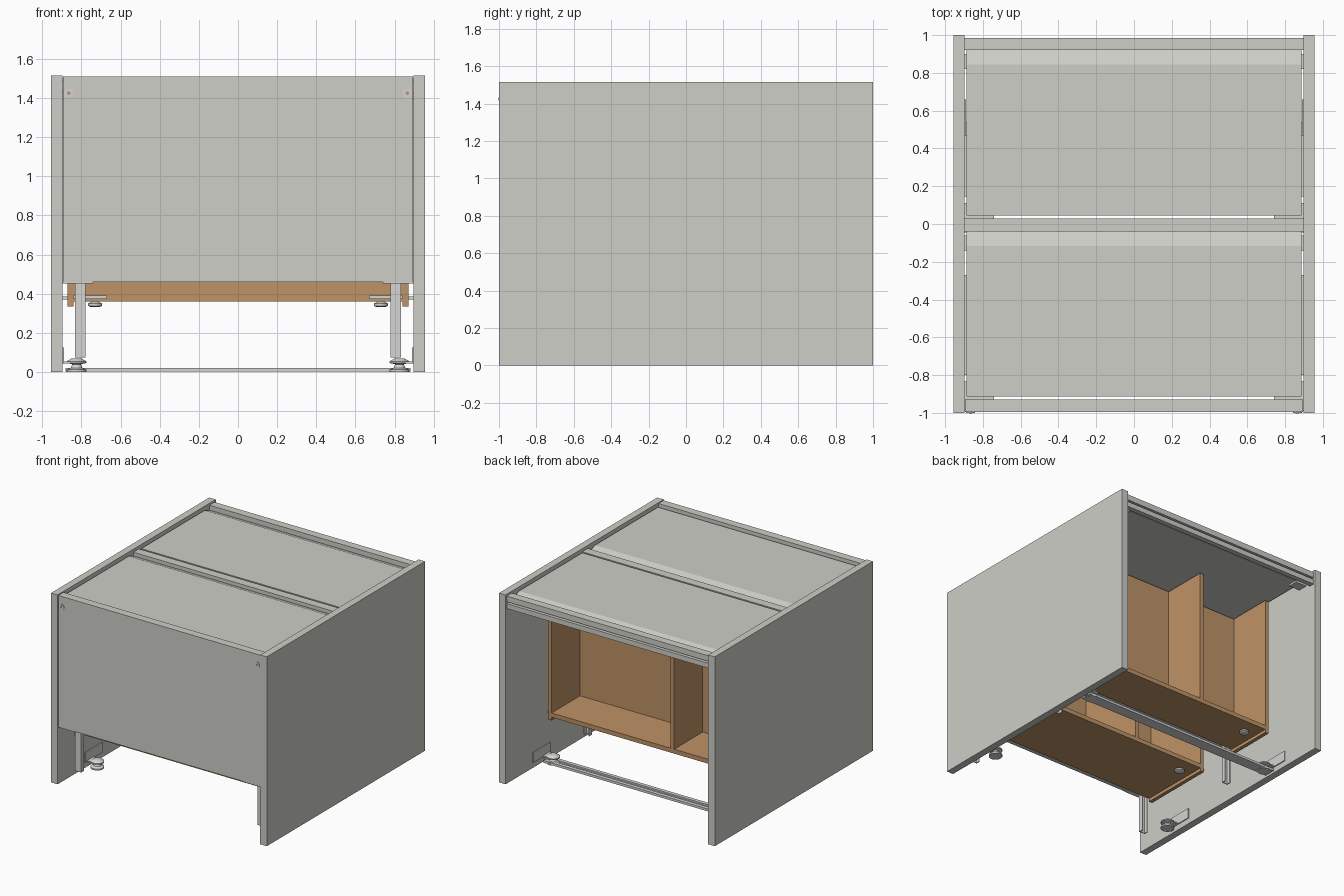
import bpy, bmesh, math

if "Cube" in bpy.data.objects:
    bpy.data.objects.remove(bpy.data.objects["Cube"])


def material(name, rgb):
    m = bpy.data.materials.new(name)
    m.diffuse_color = (*rgb, 1)
    m.use_nodes = True
    m.node_tree.nodes["Principled BSDF"].inputs["Base Color"].default_value = m.diffuse_color
    return m


GREY = material("light grey", (0.62, 0.62, 0.58))
WOOD = material("light wood", (0.52, 0.29, 0.135))
METAL = material("pale metal", (0.66, 0.67, 0.65))


def finish(bm, name, mat):
    bmesh.ops.recalc_face_normals(bm, faces=bm.faces)
    me = bpy.data.meshes.new(name)
    bm.to_mesh(me)
    bm.free()
    me.materials.append(mat)
    ob = bpy.data.objects.new(name, me)
    bpy.context.scene.collection.objects.link(ob)
    return ob


def boxes(name, mat, *ranges):
    """One object from boxes given as (x0, x1, y0, y1, z0, z1)."""
    bm = bmesh.new()
    for x0, x1, y0, y1, z0, z1 in ranges:
        vs = bmesh.ops.create_cube(bm, size=1)["verts"]
        for v in vs:
            v.co.x = x0 if v.co.x < 0 else x1
            v.co.y = y0 if v.co.y < 0 else y1
            v.co.z = z0 if v.co.z < 0 else z1
    return finish(bm, name, mat)


def mirrored(s, x0, x1, *rest):
    return (min(s * x0, s * x1), max(s * x0, s * x1), *rest)


def extrude_x(name, mat, profile, x0, x1):
    """Extrude a (y, z) profile along x."""
    bm = bmesh.new()
    f = bm.faces.new([bm.verts.new((x0, y, z)) for y, z in profile])
    new = bmesh.ops.extrude_face_region(bm, geom=[f])["geom"]
    for v in new:
        if isinstance(v, bmesh.types.BMVert):
            v.co.x = x1
    return finish(bm, name, mat)


def lathe(name, mat, profile, loc, axis="Z", seg=24):
    """Turn a (radius, height) profile about an axis."""
    bm = bmesh.new()
    rings = []
    for r, h in profile:
        ring = []
        for i in range(seg):
            a = 2 * math.pi * i / seg
            p = (r * math.cos(a), r * math.sin(a), h)
            if axis == "Y":
                p = (p[0], p[2], p[1])
            ring.append(bm.verts.new([p[k] + loc[k] for k in range(3)]))
        rings.append(ring)
    for a, b in zip(rings, rings[1:]):
        for i in range(seg):
            bm.faces.new((a[i], a[(i + 1) % seg], b[(i + 1) % seg], b[i]))
    bm.faces.new(rings[0])
    bm.faces.new(rings[-1])
    return finish(bm, name, mat)


# Cabinet sides
for s, side in ((-1, "left"), (1, "right")):
    boxes(f"{side}_side_panel", GREY, mirrored(s, 0.897, 0.955, -1, 1, 0, 1.515))

# Front and middle upright panels
boxes("front_panel", GREY, (-0.894, 0.894, -0.995, -0.93, 0.46, 1.51))
boxes("middle_panel", GREY, (-0.897, 0.897, -0.04, 0.03, 0.46, 1.49))

# Back cross beam with lower lip
boxes("back_beam", GREY,
      (-0.897, 0.897, 0.92, 0.985, 1.455, 1.50),
      (-0.897, 0.897, 0.945, 0.985, 1.40, 1.44),
      (-0.897, 0.897, 0.945, 0.955, 1.44, 1.455))

# Top lids: flat with the rear edge sloping down
for y0, y1, pos in ((-0.912, -0.038, "front"), (0.044, 0.922, "rear")):
    yb = y1 - 0.078
    extrude_x(f"{pos}_lid", GREY,
              [(y0, 1.465), (y0, 1.49), (yb, 1.49), (y1, 1.46),
               (y1, 1.44), (yb, 1.465)], -0.887, 0.887)

# Two open-backed wooden compartments, with supports behind each upright panel
for y0, y1, pos in ((-0.83, -0.24, "front"), (0.115, 0.50, "rear")):
    boxes(f"{pos}_wood_box", WOOD,
          (-0.87, -0.84, y0, y1, 0.335, 1.455),
          (0.84, 0.87, y0, y1, 0.335, 1.455),
          (-0.84, 0.84, y0, y1, 0.36, 0.395),
          (-0.84, 0.84, y0, y0 + 0.025, 0.395, 1.455),
          (-0.245, -0.215, y0 + 0.025, y1, 0.395, 1.455))
    for s, side in ((-1, "left"), (1, "right")):
        # Channel leg hanging from a plate under the panel
        yl = y0 - 0.04
        boxes(f"{pos}_{side}_leg", METAL,
              mirrored(s, 0.78, 0.832, yl, yl + 0.006, 0.075, 0.455),
              mirrored(s, 0.78, 0.787, yl, yl + 0.035, 0.075, 0.455),
              mirrored(s, 0.825, 0.832, yl, yl + 0.035, 0.075, 0.455),
              mirrored(s, 0.74, 0.897, yl - 0.12, yl + 0.035, 0.453, 0.46))
        # Fixing plate on the face of the box floor
        boxes(f"{pos}_{side}_fixing_plate", METAL,
              mirrored(s, 0.67, 0.84, y0 - 0.008, y0, 0.373, 0.39))
        # Round knob under the box floor
        lathe(f"{pos}_{side}_floor_knob", METAL,
              [(0.022, 0.332), (0.036, 0.338), (0.036, 0.35), (0.015, 0.361)],
              (s * 0.73, y1 - 0.11, 0))
        # Runner in the gap beside the box
        boxes(f"{pos}_{side}_runner", METAL,
              mirrored(s, 0.87, 0.897, y0 + 0.03, y1 - 0.03, 0.37, 0.385),
              mirrored(s, 0.87, 0.897, y0 + 0.03, y1 - 0.03, 1.39, 1.41))

# Floor feet with wall brackets
for yf, pos in ((-0.60, "front"), (0.50, "rear")):
    for s, side in ((-1, "left"), (1, "right")):
        lathe(f"{pos}_{side}_foot", METAL,
              [(0.05, 0), (0.05, 0.012), (0.03, 0.022), (0.022, 0.04),
               (0.05, 0.046), (0.05, 0.055), (0.025, 0.07)],
              (s * 0.825, yf, 0))
        boxes(f"{pos}_{side}_foot_bracket", METAL,
              mirrored(s, 0.83, 0.897, yf - 0.04, yf + 0.04, 0.045, 0.055),
              mirrored(s, 0.889, 0.897, yf - 0.06, yf + 0.16, 0.045, 0.125))

# Twin floor rail at the rear
boxes("floor_rail", METAL,
      (-0.88, 0.88, 0.455, 0.485, 0.003, 0.022),
      (-0.88, 0.88, 0.515, 0.545, 0.003, 0.022),
      (-0.88, 0.88, 0.485, 0.515, 0.003, 0.010))

# Small parts on both sides
for s, side in ((-1, "left"), (1, "right")):
    # Lid hinge arms under the ceiling
    for y, pos in ((-0.12, "front"), (0.84, "rear")):
        boxes(f"{pos}_{side}_lid_bracket", METAL,
              mirrored(s, 0.80, 0.897, y - 0.02, y + 0.06, 1.42, 1.435))
    # Round lock on the front panel
    lathe(f"{side}_lock_ring", METAL, [(0.024, 0), (0.024, 0.006)],
          (s * 0.865, -1.0, 1.425), "Y", 20)
    lathe(f"{side}_lock_core", WOOD, [(0.009, 0), (0.009, 0.006)],
          (s * 0.865, -1.002, 1.425), "Y", 12)
